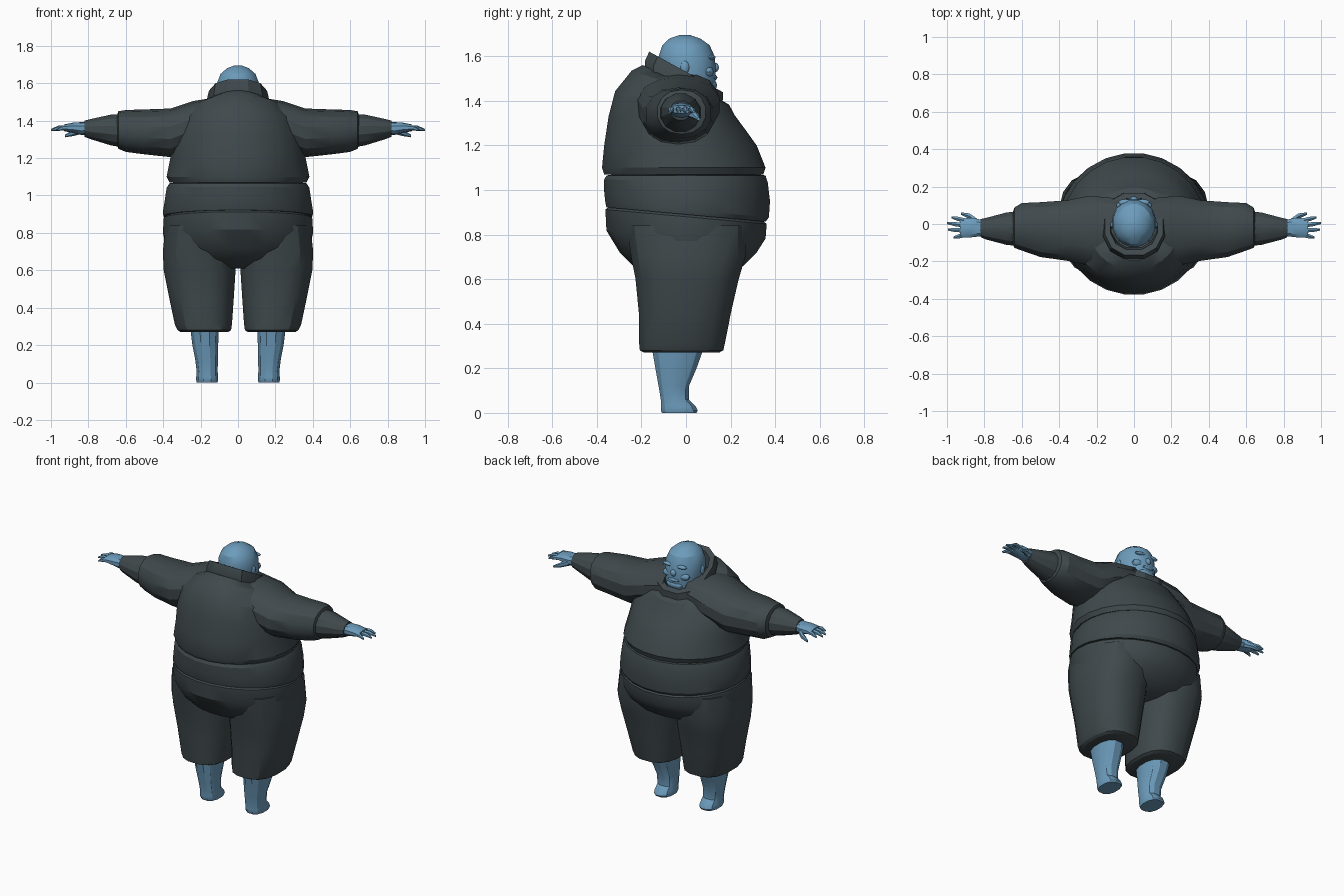
import bpy
import bmesh
from math import cos, sin, pi, radians, copysign
from mathutils import Vector

default_cube = bpy.data.objects.get("Cube")
if default_cube:
    bpy.data.objects.remove(default_cube, do_unlink=True)


def make_material(name, colour):
    material = bpy.data.materials.new(name)
    material.use_nodes = True
    material.diffuse_color = (*colour, 1)
    shader = material.node_tree.nodes["Principled BSDF"]
    shader.inputs["Base Color"].default_value = (*colour, 1)
    shader.inputs["Roughness"].default_value = 0.8
    return material


cloth = make_material("dark slate cloth", (0.05, 0.066, 0.072))
skin = make_material("blue skin", (0.15, 0.33, 0.5))


def superellipse(sides, power):
    """Unit outline, rounder at power 2 and boxier above it."""
    for i in range(sides):
        angle = 2 * pi * (i + 0.5) / sides
        c, s = cos(angle), sin(angle)
        yield (copysign(abs(c) ** (2 / power), c),
               copysign(abs(s) ** (2 / power), s))


def upright_ring(sides, power, z, cx, cy, rx, ry, slope=0):
    """Horizontal ring that can lean down toward the belly side."""
    return [Vector((cx + u * rx, cy + v * ry, z + slope * v * ry))
            for u, v in superellipse(sides, power)]


def sideways_ring(sides, power, x, cy, cz, ry, rz):
    """Ring across an arm that points along x."""
    return [Vector((x, cy + u * ry, cz + v * rz))
            for u, v in superellipse(sides, power)]


def finish(name, bm, material, mirrored, angle=28):
    bmesh.ops.recalc_face_normals(bm, faces=bm.faces)
    mesh = bpy.data.meshes.new(name)
    bm.to_mesh(mesh)
    bm.free()
    mesh.materials.append(material)
    part = bpy.data.objects.new(name, mesh)
    bpy.context.collection.objects.link(part)
    bpy.ops.object.select_all(action="DESELECT")
    part.select_set(True)
    bpy.context.view_layer.objects.active = part
    bpy.ops.object.shade_smooth_by_angle(angle=radians(angle))
    if mirrored:
        modifier = part.modifiers.new("mirror", "MIRROR")
        modifier.use_mirror_merge = False
    return part


def loft(name, ring_maker, rows, material, sides=20, power=2, mirrored=False):
    """Skin a closed body over a row of rings and cap both ends."""
    bm = bmesh.new()
    rings = [[bm.verts.new(p) for p in ring_maker(sides, power, *row)]
             for row in rows]
    for lower, upper in zip(rings, rings[1:]):
        for i in range(sides):
            j = (i + 1) % sides
            bm.faces.new((lower[i], lower[j], upper[j], upper[i]))
    bm.faces.new(rings[0])
    bm.faces.new(rings[-1])
    return finish(name, bm, material, mirrored)


def tube(name, points, radii, material, sides=6, flat=1.0, mirrored=True):
    """Tapering finger-like tube that follows a short path along x."""
    rows = [(x, y, z, r, r * flat) for (x, y, z), r in zip(points, radii)]
    return loft(name, sideways_ring, rows, material, sides, 2, mirrored)


def blob(name, centre, size, material, mirrored=False):
    bm = bmesh.new()
    bmesh.ops.create_icosphere(bm, subdivisions=2, radius=1)
    bmesh.ops.scale(bm, vec=size, verts=bm.verts)
    bmesh.ops.translate(bm, vec=centre, verts=bm.verts)
    return finish(name, bm, material, mirrored)


# Jacket body, rising to a neckline that leans forward
loft("jacket_body", upright_ring, [
    (1.07, 0, -.01, .34, .34),
    (1.07, 0, -.01, .37, .36),
    (1.1, 0, -.01, .385, .37),
    (1.2, 0, -.025, .365, .345),
    (1.3, 0, -.04, .355, .31, -.1),
    (1.39, 0, -.05, .32, .27, -.2),
    (1.46, 0, -.025, .24, .22, -.35),
    (1.48, 0, -.015, .16, .18, -.45),
], cloth, sides=24)

# Stand-up collar with a sunken inside
loft("collar", upright_ring, [
    (1.45, 0, -.01, .17, .18, -.5),
    (1.49, 0, -.01, .17, .18, -.5),
    (1.53, 0, 0, .16, .17, -.55),
    (1.53, 0, 0, .13, .14, -.55),
    (1.47, 0, 0, .12, .13, -.5),
], cloth, sides=12, power=2.4)

# Belly band between jacket and trousers
loft("waist_band", upright_ring, [
    (1.07, 0, 0, .34, .33),
    (1.065, 0, 0, .37, .36),
    (1.04, 0, 0, .385, .37, -.02),
    (.97, 0, .005, .395, .375, -.05),
    (.91, 0, .005, .405, .37, -.09),
    (.89, 0, 0, .4, .36, -.09),
    (.89, 0, 0, .36, .33, -.09),
], cloth, sides=24)

# Seat and overhanging belly of the trousers
loft("trouser_seat", upright_ring, [
    (.9, 0, 0, .37, .34, -.09),
    (.88, 0, 0, .4, .365, -.09),
    (.8, 0, 0, .405, .36, -.05),
    (.72, 0, .01, .385, .31),
    (.66, 0, .01, .33, .25),
    (.61, 0, .01, .22, .15),
], cloth, sides=24)

# Baggy trouser legs gathered below the knee
loft("trouser_leg", upright_ring, [
    (.27, .18, -.02, .13, .17),
    (.28, .18, -.02, .145, .19),
    (.31, .185, -.018, .155, .195),
    (.45, .195, -.005, .175, .21),
    (.6, .205, .005, .195, .235),
    (.7, .21, .01, .195, .26),
    (.84, .2, 0, .19, .27),
], cloth, sides=16, power=2.5, mirrored=True)

# Bare shin and stubby foot
loft("lower_leg", upright_ring, [
    (0, .165, -.03, .057, .08),
    (.01, .165, -.03, .06, .085),
    (.03, .165, -.035, .06, .08),
    (.06, .165, -.05, .058, .065),
    (.12, .168, -.055, .062, .07),
    (.2, .175, -.045, .071, .095),
    (.31, .18, -.035, .08, .125),
], skin, sides=12, power=2.4, mirrored=True)

# Wide sleeve, then a narrower forearm cuff
loft("sleeve", sideways_ring, [
    (.08, -.03, 1.42, .17, .11),
    (.24, -.035, 1.38, .19, .125),
    (.36, -.035, 1.335, .165, .13),
    (.5, -.03, 1.34, .15, .12),
    (.6, -.015, 1.345, .13, .112),
    (.64, -.02, 1.35, .11, .1),
    (.65, -.025, 1.35, .08, .07),
], cloth, sides=14, power=2.2, mirrored=True)

loft("forearm_cuff", sideways_ring, [
    (.62, -.025, 1.345, .095, .09),
    (.68, -.025, 1.35, .09, .085),
    (.79, -.025, 1.355, .06, .055),
    (.82, -.022, 1.357, .05, .045),
    (.82, -.022, 1.357, .03, .03),
], cloth, sides=12, mirrored=True)

# Flat palm
loft("palm", sideways_ring, [
    (.8, -.022, 1.36, .042, .035),
    (.84, -.02, 1.358, .05, .034),
    (.88, -.02, 1.362, .055, .028),
    (.93, -.022, 1.362, .052, .018),
], skin, sides=10, power=2.3, mirrored=True)

# Four fingers fanning out from the palm: root y, tip x, tip y
fingers = {"index": (.018, .975, .035), "middle": (-.008, 1, .005),
           "ring": (-.034, .995, -.03), "little": (-.058, .965, -.072)}
for name, (root, tip_x, tip_y) in fingers.items():
    start = Vector((.9, root, 1.362))
    end = Vector((tip_x, tip_y, 1.35))
    middle = start.lerp(end, 0.6) + Vector((0, 0, .006))
    tube(name + "_finger", [start, middle, end], [.014, .013, .006], skin)

# Thumb hangs forward and below the palm
tube("thumb", [(.84, .01, 1.35), (.88, .042, 1.335), (.925, .056, 1.318)],
     [.022, .017, .007], skin)

# Bald head sunk into the collar
loft("head", upright_ring, [
    (1.38, 0, .02, .09, .09),
    (1.46, 0, .02, .11, .115),
    (1.54, 0, .008, .118, .128),
    (1.6, 0, .003, .115, .128),
    (1.65, 0, 0, .095, .108),
    (1.68, 0, -.005, .06, .07),
    (1.695, 0, -.005, .02, .025),
], skin, sides=16)

# Face
blob("nose", (0, .13, 1.55), (.02, .018, .022), skin)
blob("mouth", (0, .127, 1.505), (.04, .014, .012), skin)
blob("chin", (0, .115, 1.47), (.06, .025, .025), skin)
blob("brow", (.045, .115, 1.595), (.04, .018, .012), skin, mirrored=True)
blob("cheek", (.055, .1, 1.53), (.04, .025, .025), skin, mirrored=True)
blob("ear", (.115, -.005, 1.55), (.012, .02, .03), skin, mirrored=True)
